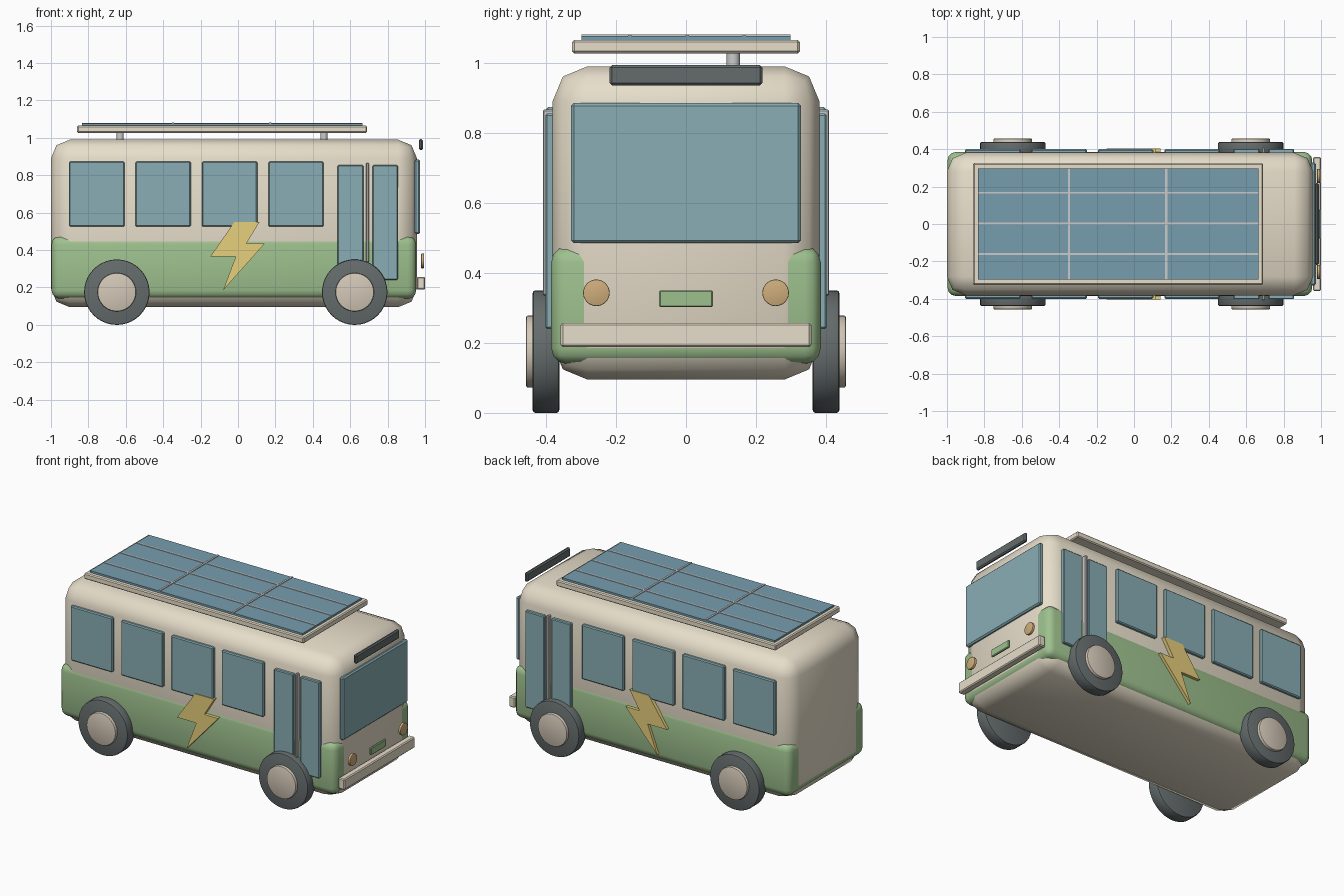
import bpy, bmesh, math
from mathutils import Matrix

if "Cube" in bpy.data.objects:
    bpy.data.objects.remove(bpy.data.objects["Cube"])


def mat(name, r, g, b):
    m = bpy.data.materials.new(name)
    m.diffuse_color = (r, g, b, 1)
    m.use_nodes = True
    m.node_tree.nodes["Principled BSDF"].inputs["Base Color"].default_value = m.diffuse_color
    return m


CREAM = mat("cream", 0.80, 0.73, 0.59)
GREEN = mat("green", 0.34, 0.53, 0.27)
GLASS = mat("glass", 0.25, 0.42, 0.46)
CELL = mat("solar_blue", 0.18, 0.34, 0.42)
DARK = mat("dark", 0.13, 0.15, 0.15)
AMBER = mat("amber", 0.62, 0.42, 0.20)
YELLOW = mat("yellow", 0.80, 0.63, 0.20)
HUB = mat("hub", 0.66, 0.58, 0.48)


def finish(name, bm, material, angle=50):
    bmesh.ops.recalc_face_normals(bm, faces=bm.faces[:])
    me = bpy.data.meshes.new(name)
    bm.to_mesh(me)
    bm.free()
    ob = bpy.data.objects.new(name, me)
    bpy.context.collection.objects.link(ob)
    if material:
        me.materials.append(material)
    bpy.ops.object.select_all(action='DESELECT')
    ob.select_set(True)
    bpy.context.view_layer.objects.active = ob
    bpy.ops.object.shade_smooth_by_angle(angle=math.radians(angle))
    return ob


def box(name, x, y, z, material, bevel=0.0, segments=1):
    """Box from (min, max) ranges with rounded edges."""
    bm = bmesh.new()
    bmesh.ops.create_cube(bm, size=1)
    for v in bm.verts:
        v.co = [r[0] if c < 0 else r[1] for c, r in zip(v.co, (x, y, z))]
    if bevel:
        bmesh.ops.bevel(bm, geom=bm.edges[:], offset=bevel, segments=segments,
                        profile=0.5, affect='EDGES', clamp_overlap=True)
    return finish(name, bm, material, 60 if segments > 1 else 30)


def cylinder(name, center, radius, depth, axis, material, bevel=0.0, sides=40):
    bm = bmesh.new()
    bmesh.ops.create_cone(bm, cap_ends=True, segments=sides, radius1=radius,
                          radius2=radius, depth=depth)
    if bevel:
        rim = [e for e in bm.edges if abs(e.verts[0].co.z - e.verts[1].co.z) < 1e-6]
        bmesh.ops.bevel(bm, geom=rim, offset=bevel, segments=2, profile=0.5,
                        affect='EDGES')
    rot = {'x': Matrix.Rotation(math.pi / 2, 4, 'Y'),
           'y': Matrix.Rotation(math.pi / 2, 4, 'X'), 'z': Matrix()}[axis]
    bm.transform(Matrix.Translation(center) @ rot)
    return finish(name, bm, material, 35)


# Body shell and green lower skirt
box("body", (-1.0, 0.957), (-0.381, 0.381), (0.095, 0.99), CREAM, 0.1, 2)
box("lower_skirt", (-0.997, 0.953), (-0.385, 0.385), (0.14, 0.475), GREEN, 0.045, 3)

BOLT = [(-0.02, 0.55), (0.115, 0.55), (0.045, 0.435), (0.143, 0.435),
        (-0.08, 0.185), (-0.012, 0.365), (-0.148, 0.365)]

for s, side in ((-1, "right"), (1, "left")):
    def span(a, b):
        return tuple(sorted((s * a, s * b)))

    # Side windows
    for i in range(4):
        cx = -0.755 + 0.355 * i
        box(f"{side}_window_{i + 1}", (cx - 0.148, cx + 0.148), span(0.37, 0.4),
            (0.525, 0.873), GLASS, 0.006)
    # Door leaves and the bar between them
    for i, x in enumerate(((0.533, 0.67), (0.72, 0.855))):
        box(f"{side}_door_{i + 1}", x, span(0.37, 0.402), (0.24, 0.855), GLASS, 0.005)
    box(f"{side}_door_bar", (0.685, 0.701), span(0.375, 0.409), (0.335, 0.866), None, 0.004)

    # Lightning bolt decoration
    bm = bmesh.new()
    face = bm.faces.new([bm.verts.new((x, s * 0.375, z)) for x, z in BOLT])
    ext = bmesh.ops.extrude_face_region(bm, geom=[face])
    for v in ext["geom"]:
        if isinstance(v, bmesh.types.BMVert):
            v.co.y = s * 0.404
    finish(f"{side}_bolt", bm, YELLOW, 20)

    # Wheels
    for end, x in (("rear", -0.648), ("front", 0.624)):
        cylinder(f"{end}_{side}_tire", (x, s * 0.4, 0.175), 0.175, 0.076, 'y', DARK, 0.008)
        cylinder(f"{end}_{side}_hub", (x, s * 0.43, 0.175), 0.103, 0.054, 'y', HUB, 0.006)

    # Headlights
    cylinder(f"{side}_headlight", (0.987, s * 0.256, 0.343), 0.038, 0.016, 'x', AMBER, 0.003, 28)

# Front details
box("windshield", (0.945, 0.973), (-0.328, 0.328), (0.485, 0.885), GLASS, 0.008)
box("route_sign", (0.967, 0.989), (-0.218, 0.218), (0.935, 0.993), DARK, 0.007)
box("front_plate", (0.979, 0.994), (-0.077, 0.077), (0.302, 0.35), GREEN, 0.004)
box("bumper", (0.957, 1.0), (-0.358, 0.358), (0.188, 0.257), CREAM, 0.006)

# Roof rack with solar panel
for i, x in enumerate((-0.63, 0.46)):
    cylinder(f"rack_post_{i + 1}", (x, 0.135, 1.005), 0.019, 0.06, 'z', None, 0, 20)
box("rack_frame", (-0.86, 0.69), (-0.325, 0.325), (1.027, 1.065), CREAM, 0.006)
box("solar_panel", (-0.835, 0.665), (-0.298, 0.298), (1.06, 1.077), CELL)
for i, x in enumerate((-0.347, 0.172)):
    box(f"panel_cross_bar_{i + 1}", (x - 0.006, x + 0.006), (-0.298, 0.298), (1.07, 1.081), None)
for i, y in enumerate((-0.161, 0.003, 0.167)):
    box(f"panel_long_bar_{i + 1}", (-0.835, 0.665), (y - 0.005, y + 0.005), (1.07, 1.08), None)
